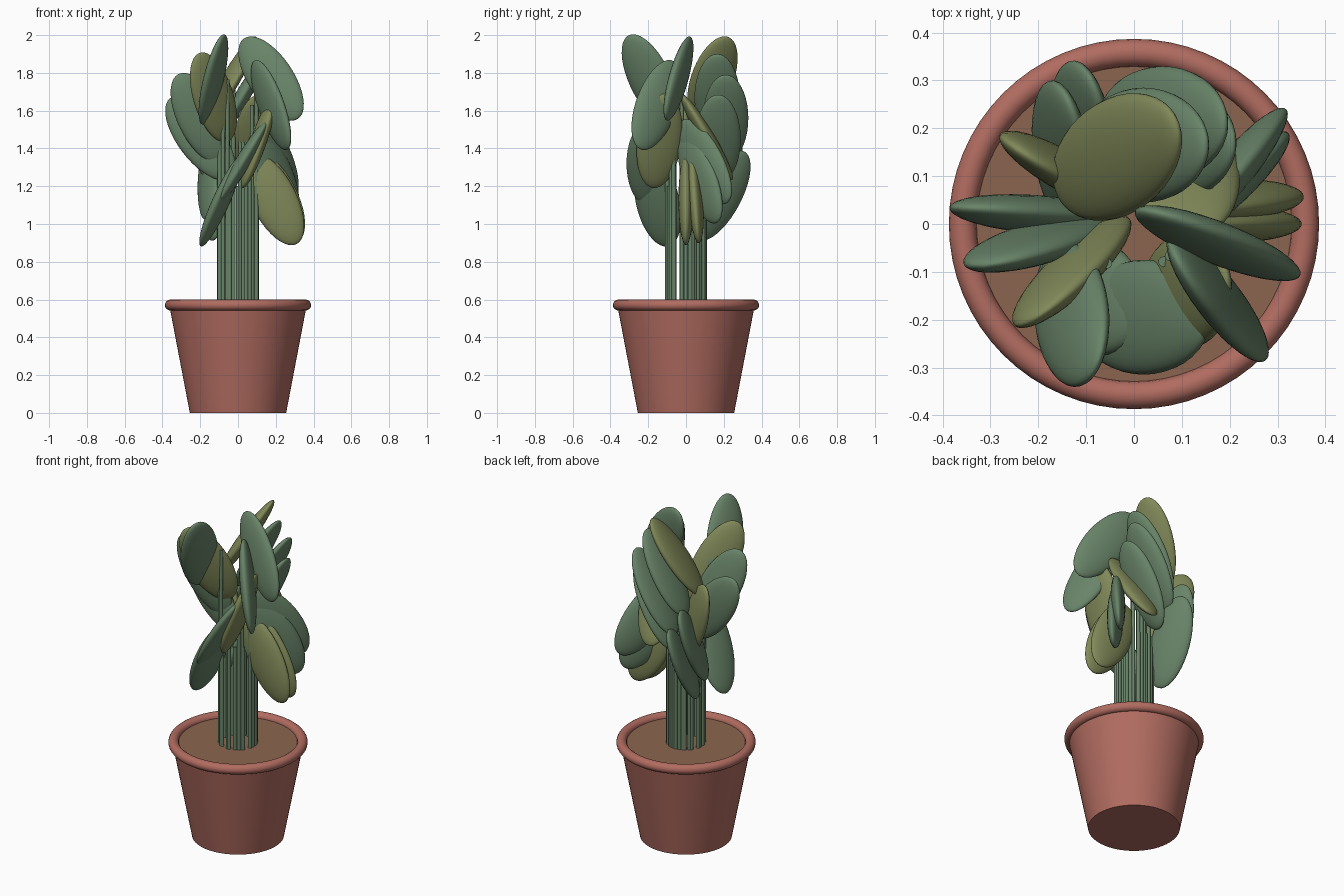
import bpy, bmesh, math
from mathutils import Matrix, Vector

cube = bpy.data.objects.get("Cube")
if cube:
    bpy.data.objects.remove(cube, do_unlink=True)


def material(name, rgb):
    mat = bpy.data.materials.new(name)
    mat.use_nodes = True
    mat.diffuse_color = (*rgb, 1)
    mat.node_tree.nodes["Principled BSDF"].inputs["Base Color"].default_value = (*rgb, 1)
    return mat


terracotta = material("terracotta", (0.44, 0.15, 0.118))
earth = material("brown earth", (0.26, 0.13, 0.077))
leaf_green = material("leaf green", (0.14, 0.23, 0.14))
olive = material("olive green", (0.22, 0.25, 0.1))


def finish(bm, name, mat):
    """Turn a bmesh into a smooth shaded object with sharp edges kept."""
    mesh = bpy.data.meshes.new(name)
    bm.to_mesh(mesh)
    bm.free()
    obj = bpy.data.objects.new(name, mesh)
    bpy.context.collection.objects.link(obj)
    mesh.materials.append(mat)
    bpy.ops.object.select_all(action="DESELECT")
    obj.select_set(True)
    bpy.context.view_layer.objects.active = obj
    bpy.ops.object.shade_smooth_by_angle(angle=math.radians(40))
    return obj


def cylinder(name, mat, x, y, bottom, top, r_bottom, r_top, sides):
    bm = bmesh.new()
    place = Matrix.Translation((x, y, (bottom + top) / 2))
    bmesh.ops.create_cone(bm, cap_ends=True, segments=sides, radius1=r_bottom,
                          radius2=r_top, depth=top - bottom, matrix=place)
    return finish(bm, name, mat)


# Pot with rounded rim and earth
cylinder("pot", terracotta, 0, 0, 0, 0.56, 0.255, 0.362, 64)
cylinder("soil", earth, 0, 0, 0.54, 0.572, 0.33, 0.33, 64)
bpy.ops.mesh.primitive_torus_add(major_segments=64, minor_segments=16, major_radius=0.358,
                                 minor_radius=0.029, location=(0, 0, 0.571))
rim = bpy.context.object
rim.name = "pot_rim"
rim.data.materials.append(terracotta)
bpy.ops.object.shade_smooth_by_angle(angle=math.radians(60))

LEAF_SIZE = (0.04, 0.12, 0.265)  # half thickness, half width, half length
STEM_RING = 0.1


def leaf(name, mat, centre, heading, lean, facing):
    """Flattened ellipsoid: its top leans towards heading, its flat side faces facing."""
    heading, lean, facing = map(math.radians, (heading, lean, facing))
    along = Vector((math.sin(lean) * math.cos(heading),
                    math.sin(lean) * math.sin(heading), math.cos(lean)))
    flat = Vector((math.cos(facing), math.sin(facing), 0))
    flat = (flat - along * flat.dot(along)).normalized()
    across = along.cross(flat)
    turn = Matrix((flat, across, along)).transposed().to_4x4()
    bm = bmesh.new()
    bmesh.ops.create_uvsphere(bm, u_segments=32, v_segments=20, radius=1)
    bm.transform(Matrix.Translation(centre) @ turn @ Matrix.Diagonal((*LEAF_SIZE, 1)))
    finish(bm, name, mat)


def stem(name, direction, top):
    foot = direction.normalized() * STEM_RING
    cylinder(name, leaf_green, foot.x, foot.y, 0.55, top, 0.011, 0.011, 10)


# Leaves: x, y, z of the centre, heading, lean, facing
green_leaves = [
    (-.13, -.19, 1.765, -65, 27, -25),
    (.175, -.04, 1.77, 155, 37, 80),
    (-.2, -.04, 1.56, 202, 28, 95),
    (-.2, .02, 1.455, 175, 37, 88),
    (.02, -.195, 1.32, 0, 31, 0),
    (-.09, -.15, 1.12, -25, 26, -15),
    (.175, -.155, 1.63, 135, 29, 25),
    (.2, .1, 1.33, 232, 36, -45),
    (.2, .075, 1.24, 225, 30, -50),
    (.02, .165, 1.67, 0, 30, 180),
    (.06, .21, 1.56, 0, 30, 180),
    (.085, .17, 1.45, 0, 28, 180),
    (-.11, .185, 1.15, 82, 28, 30),
    (-.15, .145, 1.26, 85, 27, 28),
]
olive_leaves = [
    (-.035, .14, 1.77, 30, 33, 200),
    (-.13, -.1, 1.67, 231, 29, 300),
    (.11, -.14, 1.44, 20, 20, 10),
    (.19, 0, 1.13, 180, 27, 90),
    (.195, .05, 1.14, 188, 27, 85),
    (.1, .11, 1.46, 280, 31, 95),
    (-.145, .11, 1.4, 155, 25, 55),
]

# Each leaf gets an upright stem on a ring below it
for kind, mat, rows in (("green", leaf_green, green_leaves), ("olive", olive, olive_leaves)):
    for i, (x, y, z, heading, lean, facing) in enumerate(rows, 1):
        leaf(f"{kind}_leaf_{i}", mat, (x, y, z), heading, lean, facing)
        stem(f"{kind}_stem_{i}", Vector((x, y)), z)

# Shorter stems fill the ring
FILLERS = 14
for i in range(FILLERS):
    angle = math.tau * (i + 0.5) / FILLERS
    stem(f"filler_stem_{i + 1}", Vector((math.cos(angle), math.sin(angle))), 1.2)
